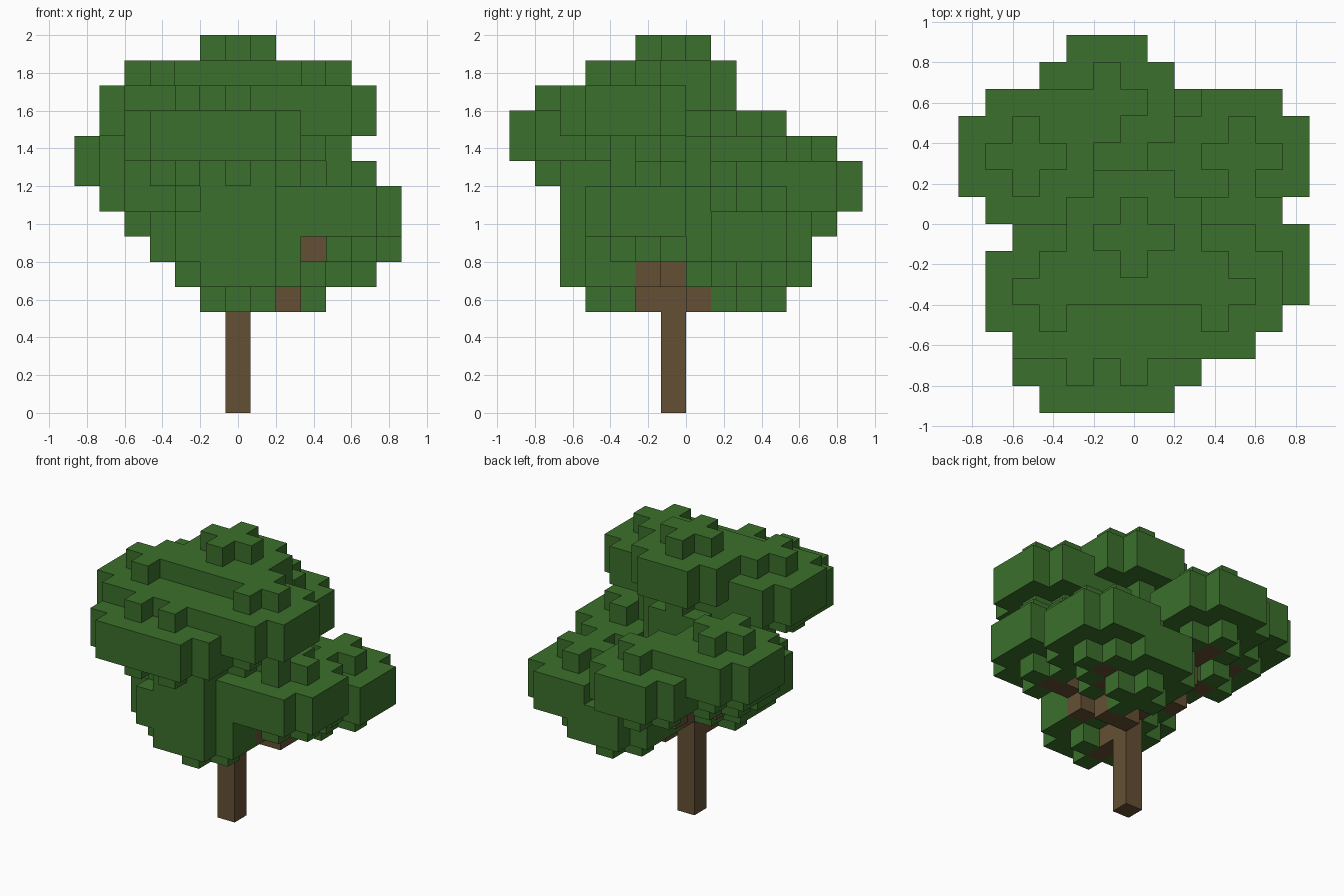
import bpy, bmesh, math
from mathutils import Vector

if "Cube" in bpy.data.objects:
    bpy.data.objects.remove(bpy.data.objects["Cube"], do_unlink=True)

UNIT = 2 / 15                      # edge of one block
ORIGIN = Vector((-6.5, -7, 0))     # grid corner, in blocks
TRUNK = (6, 6)
TRUNK_TOP = 11


def make_material(name, colour):
    mat = bpy.data.materials.new(name)
    mat.use_nodes = True
    mat.diffuse_color = (*colour, 1)
    bsdf = next(n for n in mat.node_tree.nodes if n.type == 'BSDF_PRINCIPLED')
    bsdf.inputs["Base Color"].default_value = (*colour, 1)
    bsdf.inputs["Roughness"].default_value = 1
    return mat


LEAF = make_material("leaf green", (0.044, 0.162, 0.025))
BARK = make_material("bark brown", (0.130, 0.080, 0.034))

# Leaf clusters: column, row and bottom layer of each
CLUSTERS = {
    "crown_top": (6, 6, 11),
    "crown_right": (3, 4, 10), "crown_left": (9, 4, 10),
    "front_upper_right": (4, 2, 9), "front_upper_left": (6, 2, 9),
    "side_right": (2, 9, 8), "core": (6, 5, 8),
    "back": (5, 11, 7), "back_right": (3, 8, 7),
    "side_left": (10, 5, 6), "front_middle": (6, 4, 6),
    "back_left": (10, 9, 5), "front_lower_right": (5, 4, 5),
    "low_back": (8, 9, 4), "low_front": (6, 4, 4),
}


def cluster_cells(cx, cy, base):
    """Four round layers: a small plus, two wide discs, a small plus."""
    cells = set()
    for layer, radius in enumerate((2, 3, 3, 2)):
        for dx in range(-2, 3):
            for dy in range(-2, 3):
                if (abs(dx) + .5) ** 2 + (abs(dy) + .5) ** 2 <= radius ** 2:
                    cells.add((cx + dx, cy + dy, base + layer))
    return cells


def branch_cells(cx, cy, base):
    """Stepped line of blocks rising from the trunk to a cluster."""
    dx, dy = cx - TRUNK[0], cy - TRUNK[1]
    start = int(base - .381 * math.hypot(dx, dy))
    steps = max(abs(dx), abs(dy), base - start)
    if start < 3 or (dx == 0 and dy == 0):
        return set()
    cells = set()
    for s in range(1, steps + 1):
        t = s / steps
        cells.add((math.floor(TRUNK[0] + dx * t + .5),
                   math.ceil(TRUNK[1] + dy * t - .5),
                   math.floor(start + (base - start) * t + .5)))
    return cells


def build(name, cells, solid, mat):
    """Skin the blocks, leaving out faces buried in the solid tree."""
    bm = bmesh.new()
    for cell in sorted(cells):
        centre = Vector(cell) + Vector((.5, .5, .5))
        for axis in range(3):
            for sign in (-1, 1):
                n = Vector((0, 0, 0))
                n[axis] = sign
                if tuple(int(c + d) for c, d in zip(cell, n)) in solid:
                    continue
                u = Vector((0, 0, 0))
                u[(axis + 1) % 3] = .5
                v = n.cross(u)
                corners = [n / 2 + u + v, n / 2 - u + v,
                           n / 2 - u - v, n / 2 + u - v]
                bm.faces.new([bm.verts.new((centre + c + ORIGIN) * UNIT)
                              for c in corners])
    if not bm.faces:
        bm.free()
        return
    bmesh.ops.remove_doubles(bm, verts=bm.verts, dist=UNIT / 100)
    bmesh.ops.dissolve_limit(bm, angle_limit=.01, verts=bm.verts, edges=bm.edges)
    mesh = bpy.data.meshes.new(name)
    bm.to_mesh(mesh)
    bm.free()
    mesh.materials.append(mat)
    bpy.context.collection.objects.link(bpy.data.objects.new(name, mesh))


# Lay out the wood first, then leaves in the remaining space
trunk = {(*TRUNK, z) for z in range(TRUNK_TOP + 1)}
branches = set().union(*(branch_cells(*c) for c in CLUSTERS.values())) - trunk
wood = trunk | branches
leaves = set().union(*(cluster_cells(*c) for c in CLUSTERS.values())) - wood
solid = wood | leaves

build("trunk", trunk, solid, BARK)
build("branches", branches, solid, BARK)
build("foliage", leaves, solid, LEAF)
